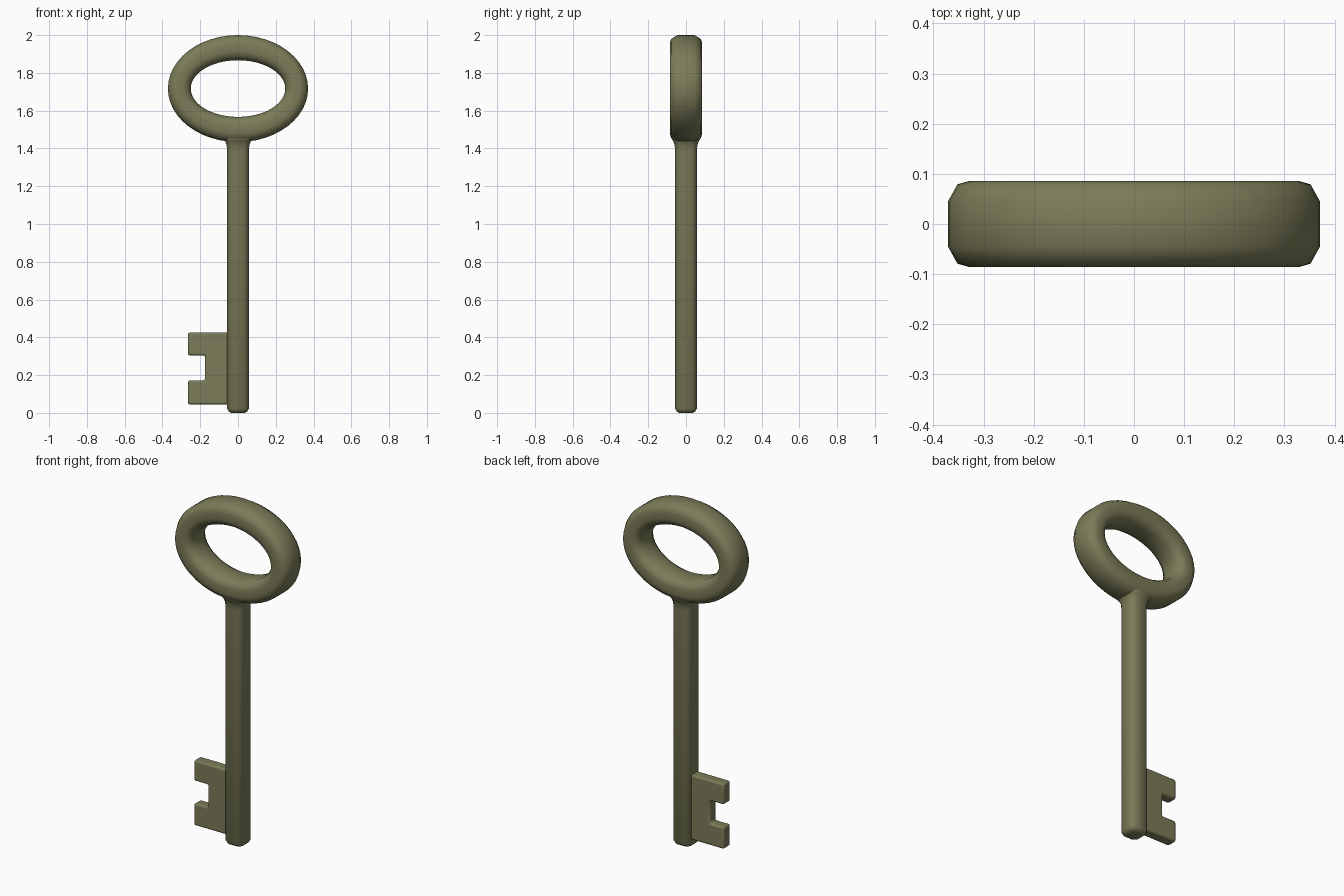
import bpy, bmesh, math

if "Cube" in bpy.data.objects:
    bpy.data.objects.remove(bpy.data.objects["Cube"])

mat = bpy.data.materials.new("olive_metal")
mat.diffuse_color = (0.20, 0.20, 0.10, 1)
mat.use_nodes = True
mat.node_tree.nodes["Principled BSDF"].inputs["Base Color"].default_value = mat.diffuse_color


def finish(name, bm, angle):
    bmesh.ops.recalc_face_normals(bm, faces=bm.faces)
    me = bpy.data.meshes.new(name)
    bm.to_mesh(me)
    bm.free()
    me.materials.append(mat)
    ob = bpy.data.objects.new(name, me)
    bpy.context.collection.objects.link(ob)
    bpy.ops.object.select_all(action='DESELECT')
    ob.select_set(True)
    bpy.context.view_layer.objects.active = ob
    bpy.ops.object.shade_smooth_by_angle(angle=math.radians(angle))
    return ob


def skin(bm, loops, closed=False):
    """Bridge consecutive vertex loops with quads."""
    n = len(loops[0])
    for i in range(len(loops) if closed else len(loops) - 1):
        a, b = loops[i], loops[(i + 1) % len(loops)]
        for j in range(n):
            k = (j + 1) % n
            bm.faces.new((a[j], a[k], b[k], b[j]))


# Bow: oval ring with a rounded, slightly flattened section
half = [(1, .045), (.69, .079), (.3, .086), (-.3, .086), (-.69, .079), (-1, .045)]
section = half + [(u, -y) for u, y in reversed(half)]
bm = bmesh.new()
loops = []
for i in range(48):
    t = 2 * math.pi * i / 48
    loops.append([bm.verts.new(((.3105 + .0605 * u) * math.cos(t), y,
                                1.717 + (.2165 + .0665 * u) * math.sin(t)))
                  for u, y in section])
skin(bm, loops, closed=True)
finish("bow_ring", bm, 80)

# Shank: rounded square bar with a rounded tip and a flared collar
corner = [(.057, .033), (.047, .047), (.033, .057)]
outline = []
for q in range(4):
    c, s = round(math.cos(q * math.pi / 2)), round(math.sin(q * math.pi / 2))
    outline += [(x * c - y * s, x * s + y * c) for x, y in corner]
levels = [(0, .6), (.006, .85), (.022, 1), (1.385, 1), (1.42, 1.06),
          (1.437, 1.18), (1.455, 1.38), (1.5, 1.4)]
bm = bmesh.new()
loops = [[bm.verts.new((x * s, y * s, z)) for x, y in outline] for z, s in levels]
skin(bm, loops)
bm.faces.new(loops[0])
bm.faces.new(loops[-1])
finish("shank", bm, 60)

# Bit: notched plate with softened edges
profile = [(-.02, .045), (-.265, .045), (-.265, .172), (-.175, .172),
           (-.175, .305), (-.265, .305), (-.265, .425), (-.02, .425)]
bm = bmesh.new()
face = bm.faces.new([bm.verts.new((x, -.031, z)) for x, z in profile])
ext = bmesh.ops.extrude_face_region(bm, geom=[face])
bmesh.ops.translate(bm, vec=(0, .062, 0),
                    verts=[v for v in ext["geom"] if isinstance(v, bmesh.types.BMVert)])
bit = finish("bit", bm, 40)
bev = bit.modifiers.new("soft_edges", 'BEVEL')
bev.width = .01
bev.segments = 3
